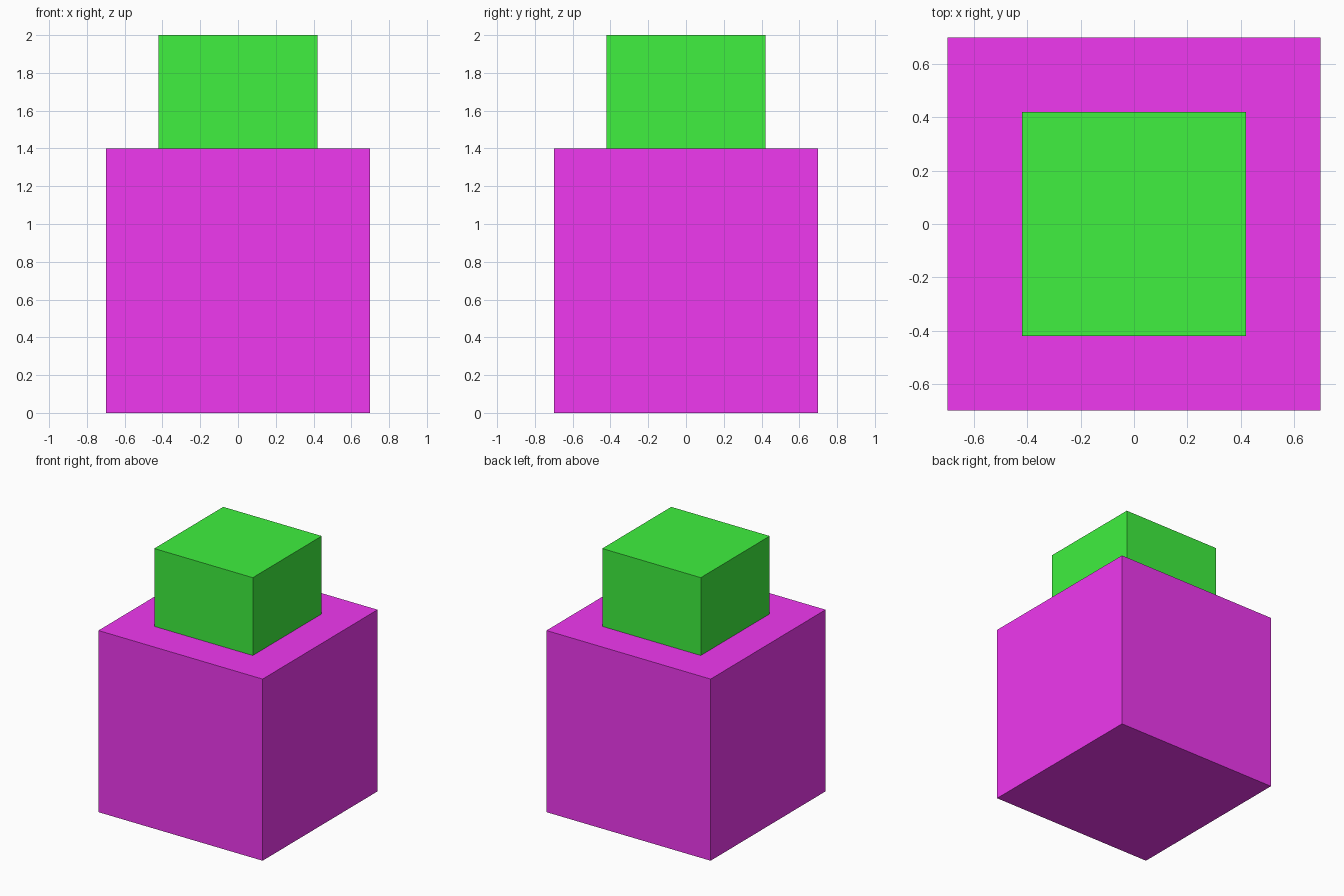
import bpy

if "Cube" in bpy.data.objects:
    bpy.data.objects.remove(bpy.data.objects["Cube"])


def material(name, color):
    mat = bpy.data.materials.new(name)
    mat.diffuse_color = color
    mat.use_nodes = True
    mat.node_tree.nodes["Principled BSDF"].inputs["Base Color"].default_value = mat.diffuse_color
    return mat


def box(name, width, z_min, z_max, mat):
    bpy.ops.mesh.primitive_cube_add(size=1, location=(0, 0, (z_min + z_max) / 2))
    obj = bpy.context.object
    obj.name = name
    obj.scale = (width, width, z_max - z_min)
    bpy.ops.object.transform_apply(location=False, rotation=False, scale=True)
    obj.data.materials.append(mat)
    return obj


# Large lower cube
box("base_block", 1.40, 0.0, 1.40, material("magenta", (0.87, 0.04, 0.87, 1)))

# Smaller block resting on top
box("top_block", 0.84, 1.40, 2.0, material("green", (0.05, 0.87, 0.05, 1)))
